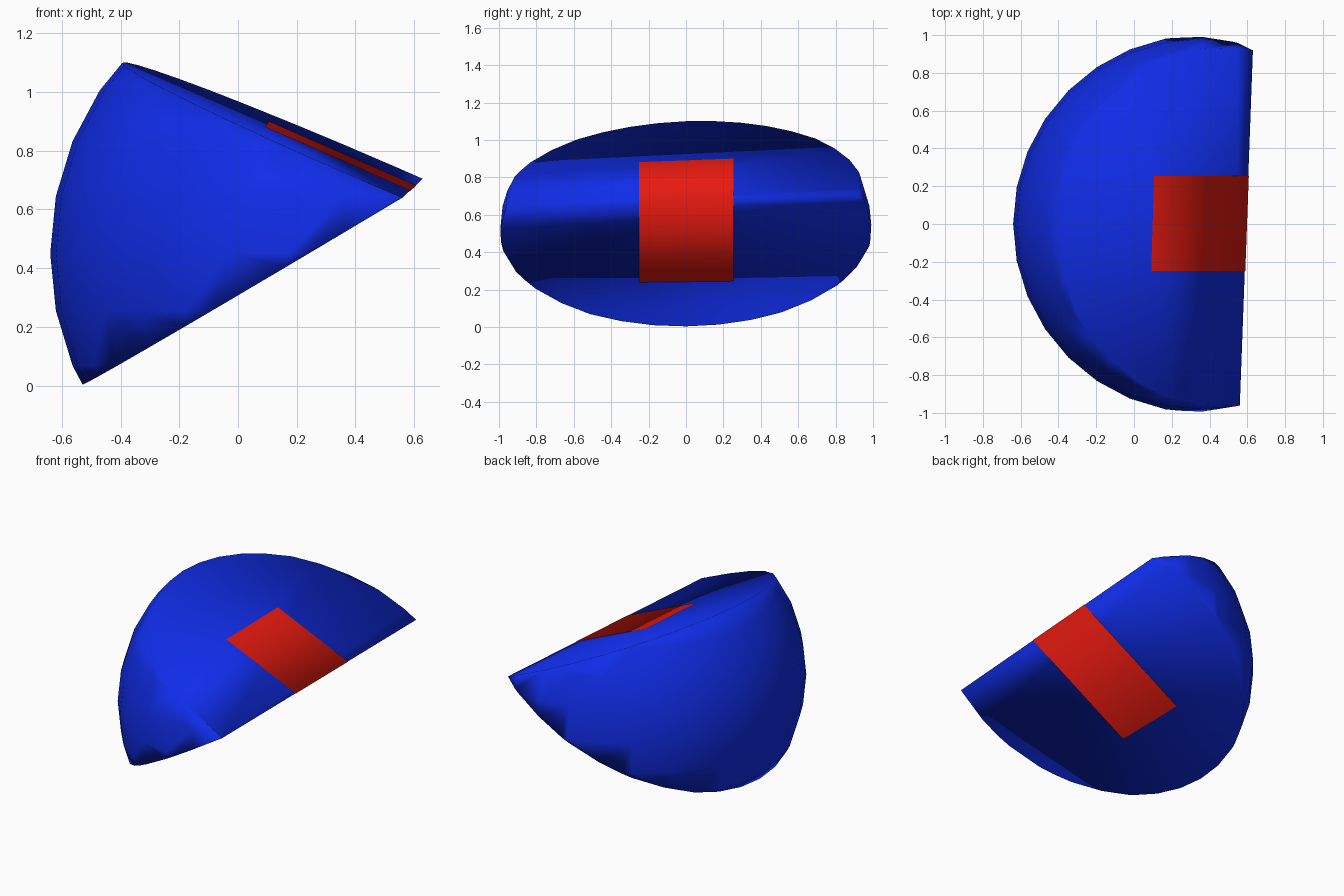
import bpy, bmesh
from mathutils import Vector

if "Cube" in bpy.data.objects:
    bpy.data.objects.remove(bpy.data.objects["Cube"])

# Shared sharp edge of the wedge and the two cutting planes through it
EDGE_FRONT = Vector((0.56, -0.965, 0.64))
EDGE_BACK = Vector((0.63, 0.93, 0.705))
CENTRE = Vector((0.36, 0, 0.45))
INSIDE = Vector((-0.4, 0, 0.5))


def plane_normal(point):
    """Normal of the plane through the sharp edge and point, facing out of the wedge."""
    n = (EDGE_BACK - EDGE_FRONT).cross(point - EDGE_FRONT).normalized()
    return n if n.dot(INSIDE - EDGE_FRONT) < 0 else -n


UPPER = plane_normal(Vector((-0.387, 0.1, 1.102)))
LOWER = plane_normal(Vector((-0.53, 0, 0.003)))


def on_plane(n, x, y):
    d = n.dot(EDGE_FRONT)
    return Vector((x, y, (d - n.x * x - n.y * y) / n.z))


def finish(name, bm, colour):
    bmesh.ops.recalc_face_normals(bm, faces=bm.faces)
    for f in bm.faces:
        f.smooth = True
    mesh = bpy.data.meshes.new(name)
    bm.to_mesh(mesh)
    bm.free()
    mat = bpy.data.materials.new(name + "_colour")
    mat.diffuse_color = colour
    mat.use_nodes = True
    mat.node_tree.nodes["Principled BSDF"].inputs["Base Color"].default_value = mat.diffuse_color
    mesh.materials.append(mat)
    obj = bpy.data.objects.new(name, mesh)
    bpy.context.collection.objects.link(obj)
    return obj


# Blue wedge: a sphere sliced by both planes and capped
bm = bmesh.new()
bmesh.ops.create_uvsphere(bm, u_segments=32, v_segments=16, radius=1)
bmesh.ops.translate(bm, vec=CENTRE, verts=bm.verts)
for n in (LOWER, UPPER):
    bmesh.ops.bisect_plane(bm, geom=bm.verts[:] + bm.edges[:] + bm.faces[:],
                           plane_co=EDGE_FRONT, plane_no=n, clear_outer=True)
    bmesh.ops.edgeloop_fill(bm, edges=[e for e in bm.edges if e.is_boundary])
finish("wedge", bm, (0.005, 0.025, 0.8, 1))

# Red patch: a strip folded over the sharp edge
bm = bmesh.new()
rows = []
for y, top_x in ((-0.25, 0.09), (0.255, 0.105)):
    t = (y - EDGE_FRONT.y) / (EDGE_BACK.y - EDGE_FRONT.y)
    tip = EDGE_FRONT.lerp(EDGE_BACK, t)
    row = (on_plane(UPPER, top_x, y) + UPPER * 0.003,
           tip + (UPPER + LOWER) * 0.003,
           on_plane(LOWER, -0.125, y) + LOWER * 0.003)
    rows.append([bm.verts.new(p) for p in row])
a, b = rows
for i in range(2):
    bm.faces.new((a[i], a[i + 1], b[i + 1], b[i]))
patch = finish("patch", bm, (0.8, 0.01, 0.005, 1))
# Face the strip outwards
if patch.data.polygons[0].normal.dot(UPPER) < 0:
    patch.data.flip_normals()
